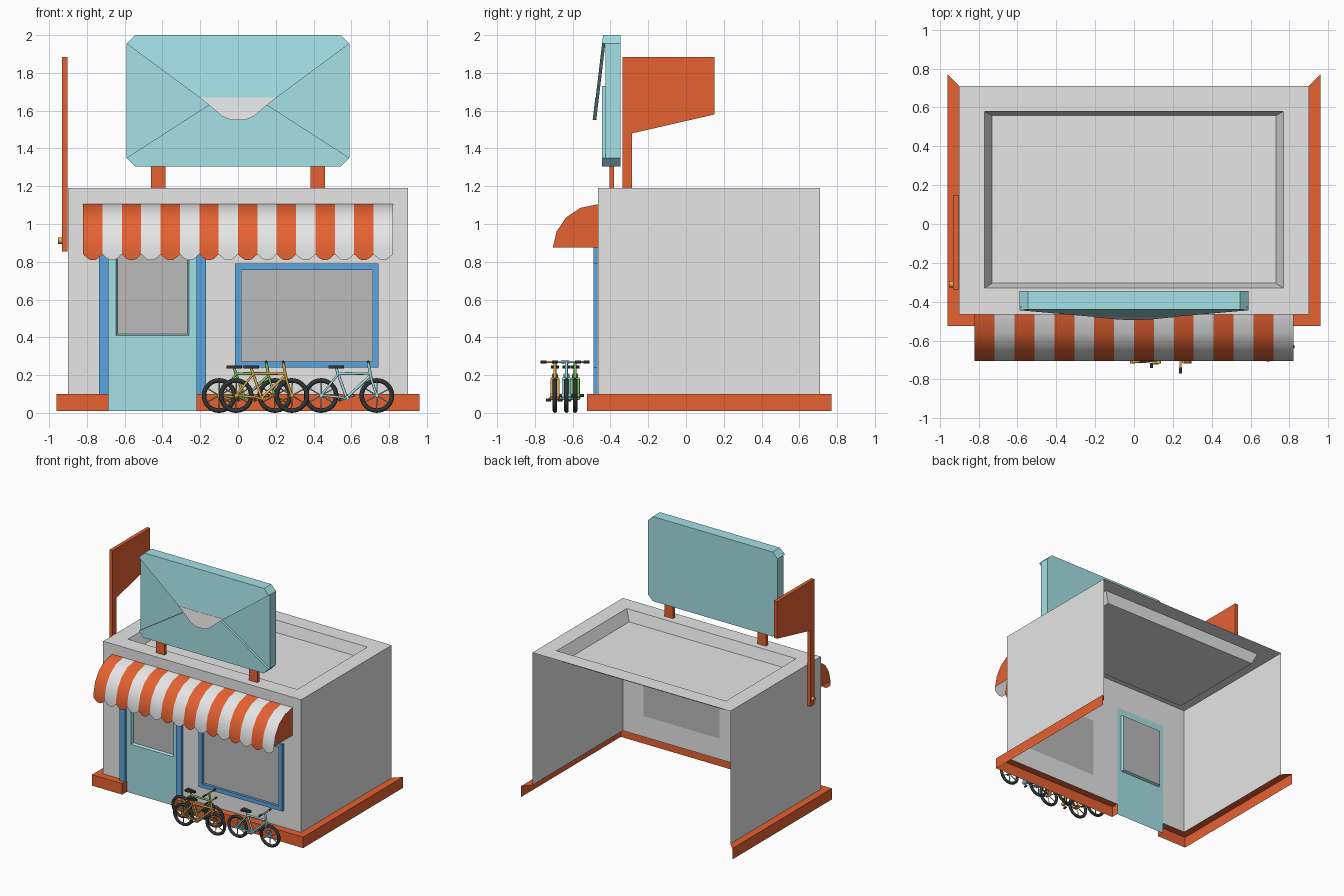
import bpy, bmesh, math
from mathutils import Vector

if "Cube" in bpy.data.objects:
    bpy.data.objects.remove(bpy.data.objects["Cube"])


def mat(name, r, g, b):
    m = bpy.data.materials.new(name)
    m.diffuse_color = (r, g, b, 1)
    m.use_nodes = True
    m.node_tree.nodes["Principled BSDF"].inputs["Base Color"].default_value = m.diffuse_color
    return m


WALL = mat("off_white", 0.79, 0.79, 0.79)
ORANGE = mat("orange", 0.79, 0.12, 0.031)
TEAL = mat("pale_teal", 0.373, 0.75, 0.79)
BLUE = mat("trim_blue", 0.10, 0.378, 0.74)
GLASS = mat("glass_grey", 0.498, 0.498, 0.498)
DARK = mat("rubber_dark", 0.03, 0.035, 0.035)
GOLD = mat("golden", 0.80, 0.40, 0.08)
GREEN = mat("bike_green", 0.22, 0.55, 0.11)


def build(name, verts, faces, mats, idx=None, smooth=False):
    me = bpy.data.meshes.new(name)
    me.from_pydata(verts, [], faces)
    for m in mats:
        me.materials.append(m)
    for i, p in enumerate(me.polygons):
        p.material_index = idx[i] if idx else 0
        p.use_smooth = smooth
    ob = bpy.data.objects.new(name, me)
    bpy.context.collection.objects.link(ob)
    return ob


def prism(name, pts, front, back, m):
    """Extrude an (x, z) outline, anticlockwise from the front, between two y functions."""
    n = len(pts)
    v = [(x, front(z), z) for x, z in pts] + [(x, back(z), z) for x, z in pts]
    f = [list(range(n)), list(range(2 * n - 1, n - 1, -1))]
    f += [[i, i + n, (i + 1) % n + n, (i + 1) % n] for i in range(n)]
    return build(name, v, f, [m])


def box(name, x0, x1, y0, y1, z0, z1, m):
    return prism(name, [(x0, z0), (x1, z0), (x1, z1), (x0, z1)], lambda z: y0, lambda z: y1, m)


# front wall: a grid of cells, leaving out the door and colouring the window
xs, zs = [-0.9, -0.685, -0.22, 0.02, 0.71, 0.9], [0.1, 0.27, 0.76, 0.97, 1.19]
v = [(x, -0.465, z) for z in zs for x in xs]
f, idx = [], []
for j in range(4):
    for i in range(5):
        if i == 1 and j < 3:
            continue
        a = j * 6 + i
        f.append([a, a + 1, a + 7, a + 6])
        idx.append(int(i == 3 and j == 1))
build("front_wall", v, f, [WALL, GLASS], idx)

# side walls (the back is open)
for s, n in ((-1, "left_wall"), (1, "right_wall")):
    c = [(s * 0.9, -0.465, 0.1), (s * 0.9, 0.71, 0.1), (s * 0.9, 0.71, 1.19), (s * 0.9, -0.465, 1.19)]
    build(n, c, [[0, 1, 2, 3] if s > 0 else [3, 2, 1, 0]], [WALL])


# roof: rim, sloped sides and sunken floor as nested rings
def ring(x, y0, y1, z):
    return [(-x, y0, z), (x, y0, z), (x, y1, z), (-x, y1, z)]


v = ring(0.9, -0.465, 0.71, 1.19) + ring(0.77, -0.33, 0.58, 1.19) + ring(0.73, -0.305, 0.558, 1.1)
f = [[k + i, k + (i + 1) % 4, k + 4 + (i + 1) % 4, k + 4 + i] for k in (0, 4) for i in range(4)]
build("roof", v, f + [[8, 9, 10, 11]], [WALL])

# plinth: mitred strip around three sides, with a gap for the door
for n, s, gap in (("plinth_left", -1, -0.685), ("plinth_right", 1, -0.22)):
    out = [(gap, -0.525), (s * 0.96, -0.525), (s * 0.96, 0.77)]
    inn = [(gap, -0.465), (s * 0.9, -0.465), (s * 0.9, 0.71)]
    v = [(x, y, 0.01) for x, y in out] + [(x, y, 0.1) for x, y in out] + [(x, y, 0.1) for x, y in inn]
    v.append((gap, -0.465, 0.01))
    f = [[0, 1, 4, 3], [1, 2, 5, 4], [3, 4, 7, 6], [4, 5, 8, 7], [9, 0, 3, 6]]
    if s < 0:
        f = [q[::-1] for q in f]
    build(n, v, f, [ORANGE])

# door: slab with a sunken glass pane
d = lambda x0, x1, z0, z1, y: [(x0, y, z0), (x1, y, z0), (x1, y, z1), (x0, y, z1)]
v = d(-0.685, -0.22, 0.01, 0.97, -0.465) + d(-0.645, -0.26, 0.41, 0.91, -0.465) + d(-0.638, -0.267, 0.418, 0.902, -0.445)
f = [[k + i, k + (i + 1) % 4, k + 4 + (i + 1) % 4, k + 4 + i] for k in (0, 4) for i in range(4)]
build("door", v, f + [[8, 9, 10, 11]], [TEAL, GLASS], [0] * 8 + [1])


# blue trim around door and window
def trim(name, x0, x1, z0, z1, w, bottom):
    y0, y1 = -0.49, -0.469
    box(name + "_left", x0, x0 + w, y0, y1, z0, z1, BLUE)
    box(name + "_right", x1 - w, x1, y0, y1, z0, z1, BLUE)
    box(name + "_top", x0 + w, x1 - w, y0, y1, z1 - w, z1, BLUE)
    if bottom:
        box(name + "_bottom", x0 + w, x1 - w, y0, y1, z0, z0 + w, BLUE)


trim("door_trim", -0.735, -0.17, 0.1, 1.02, 0.05, False)
trim("window_trim", -0.015, 0.745, 0.24, 0.79, 0.033, True)

# awning: striped curved sheet with a scalloped hem, welded together
prof = [(-0.465, 1.105), (-0.56, 1.085), (-0.635, 1.035), (-0.685, 0.96), (-0.705, 0.875)]
hem = [(0, 0.875), (0, 0.84), (0.25, 0.816), (0.4, 0.809), (0.6, 0.809), (0.75, 0.816), (1, 0.84), (1, 0.875)]
w, np_ = 1.64 / 16, len(prof)
v, f, idx = [(-0.82 + i * w, y, z) for i in range(17) for y, z in prof], [], []
for i in range(16):
    for j in range(np_ - 1):
        a = i * np_ + j
        f.append([a, a + 1, a + np_ + 1, a + np_])
        idx.append(i % 2)
    f.append(list(range(len(v), len(v) + 8)))
    v += [(-0.82 + (i + t) * w, -0.705, z) for t, z in hem]
    idx.append(i % 2)
awning = build("awning", v, f, [ORANGE, WALL], idx, True)
bm = bmesh.new()
bm.from_mesh(awning.data)
bmesh.ops.remove_doubles(bm, verts=bm.verts, dist=0.0005)
bm.to_mesh(awning.data)
bm.free()
for s, n in ((-1, "awning_left_side"), (1, "awning_right_side")):
    q = [(s * 0.82, y, z) for y, z in prof + [(-0.465, 0.875)]]
    build(n, q, [list(range(6)) if s < 0 else list(range(5, -1, -1))], [ORANGE])

# envelope sign: body, pocket, tilted flap, grey tip
body = [(-0.545, 1.305), (0.545, 1.305), (0.59, 1.35), (0.59, 1.955),
        (0.545, 2.0), (-0.545, 2.0), (-0.59, 1.955), (-0.59, 1.35)]
prism("envelope_body", body, lambda z: -0.425, lambda z: -0.346, TEAL)
prism("envelope_pocket", body[:3] + [(0, 1.73), (-0.59, 1.35)], lambda z: -0.445, lambda z: -0.42, TEAL)
tilt = lambda z: -0.439 - (2 - z) * 0.118
half = [(0.04, 1.551), (0.085, 1.571), (0.15, 1.626), (0.205, 1.67)]
mirror = [(-x, z) for x, z in reversed(half)]
prism("envelope_flap", mirror + half + body[3:7], tilt, lambda z: tilt(z) + 0.017, TEAL)
prism("envelope_flap_tip", mirror + half, lambda z: tilt(z) - 0.002, tilt, WALL)
for s, n in ((-1, "sign_leg_left"), (1, "sign_leg_right")):
    box(n, s * 0.4225 - 0.0375, s * 0.4225 + 0.0375, -0.405, -0.38, 1.19, 1.31, ORANGE)

# signal flag on the left wall
fl = [(-0.337, 0.855), (-0.285, 0.855), (-0.285, 1.48), (0.15, 1.58), (0.15, 1.885), (-0.337, 1.885)]
v = [(x, y, z) for x in (-0.932, -0.903) for y, z in fl]
f = [[5, 4, 3, 2, 1, 0], list(range(6, 12))] + [[i, (i + 1) % 6, (i + 1) % 6 + 6, i + 6] for i in range(6)]
build("flag", v, f, [ORANGE])


# tubes and wheels
def tubes(name, segs, m, sides=12):
    """Join straight tubes given as (start, end, radius)."""
    v, f = [], []
    for a, b, r in segs:
        a, b = Vector(a), Vector(b)
        q = (b - a).to_track_quat('Z', 'Y')
        k = len(v)
        for p in (a, b):
            for i in range(sides):
                t = 2 * math.pi * i / sides
                v.append(p + q @ Vector((r * math.cos(t), r * math.sin(t), 0)))
        f += [[k + i, k + (i + 1) % sides, k + sides + (i + 1) % sides, k + sides + i] for i in range(sides)]
        f += [[k + i for i in reversed(range(sides))], [k + sides + i for i in range(sides)]]
    ob = build(name, v, f, [m])
    for p in ob.data.polygons:
        p.use_smooth = len(p.vertices) == 4
    return ob


def tyre(name, x, y, z, R, r, n=32, k=12):
    v, f = [], []
    for i in range(n):
        a = 2 * math.pi * i / n
        for j in range(k):
            b = 2 * math.pi * j / k
            q = R + r * math.cos(b)
            v.append((x + q * math.cos(a), y + r * math.sin(b), z + q * math.sin(a)))
            f.append([i * k + j, i * k + (j + 1) % k, (i + 1) % n * k + (j + 1) % k, (i + 1) % n * k + j])
    build(name, v, f, [DARK], smooth=True)


tubes("flag_knob", [((-0.952, -0.31, 0.912), (-0.93, -0.31, 0.912), 0.017)], GOLD)


def bike(name, x, y, m):
    P = lambda dx, dz, dy=0: (x + dx, y + dy, dz)
    H, R = 0.092, 0.0075
    # frame, forks, stays, cranks, spokes and handlebar
    seg = [(P(0.135, 0.08), P(0.08, 0.235), R), (P(0.092, 0.207), P(0.255, 0.21), R),
           (P(0.135, 0.08), P(0.258, 0.195), R), (P(0.266, 0.178), P(0.249, 0.268), R),
           (P(0.265, 0.18, -0.022), P(0.265, 0.18, 0.022), R),
           (P(0.249, 0.27, -0.045), P(0.249, 0.27, 0.045), 0.006),
           (P(0.135, 0.08, -0.024), P(0.135, 0.08, 0.024), 0.013)]
    for s in (-0.018, 0.018):
        seg += [(P(0.265, 0.18, s), P(0.295, H, s), 0.0065), (P(0, H, s), P(0.09, 0.205, s / 2), 0.006),
                (P(0, H, s), P(0.135, 0.08, s / 2), 0.006)]
    for hx in (0, 0.295):
        seg.append((P(hx, H, -0.025), P(hx, H, 0.025), 0.01))
        for i in range(6):
            a = math.pi * i / 3 + 0.5
            seg.append((P(hx, H), P(hx + 0.078 * math.cos(a), H + 0.078 * math.sin(a)), 0.0035))
    for s in (-1, 1):
        seg.append((P(0.135, 0.08, s * 0.024), P(0.135 + s * 0.035, 0.08 + s * 0.012, s * 0.024), 0.005))
    tubes(name + "_frame", seg, m)
    # grips and pedals
    seg = []
    for s in (-1, 1):
        seg += [(P(0.249, 0.27, s * 0.045), P(0.249, 0.27, s * 0.076), 0.0075),
                (P(0.135 + s * 0.035, 0.08 + s * 0.012, s * 0.022), P(0.135 + s * 0.035, 0.08 + s * 0.012, s * 0.048), 0.008)]
    tubes(name + "_grips_and_pedals", seg, DARK)
    # saddle: tapers to the front
    v = [P(a, z, s * b) for z in (0.235, 0.25) for a, b, s in
         ((0.04, 0.022, -1), (0.065, 0.022, -1), (0.122, 0.007, -1), (0.122, 0.007, 1), (0.065, 0.022, 1), (0.04, 0.022, 1))]
    f = [[5, 4, 3, 2, 1, 0], list(range(6, 12))] + [[i, (i + 1) % 6, (i + 1) % 6 + 6, i + 6] for i in range(6)]
    build(name + "_saddle", v, f, [DARK])
    for hx, n in ((0, "_rear_tyre"), (0.295, "_front_tyre")):
        tyre(name + n, x + hx, y, H, 0.08, 0.012)


bike("green_bike", -0.1, -0.587, GREEN)
bike("golden_bike", -0.01, -0.694, GOLD)
bike("teal_bike", 0.44, -0.633, TEAL)
